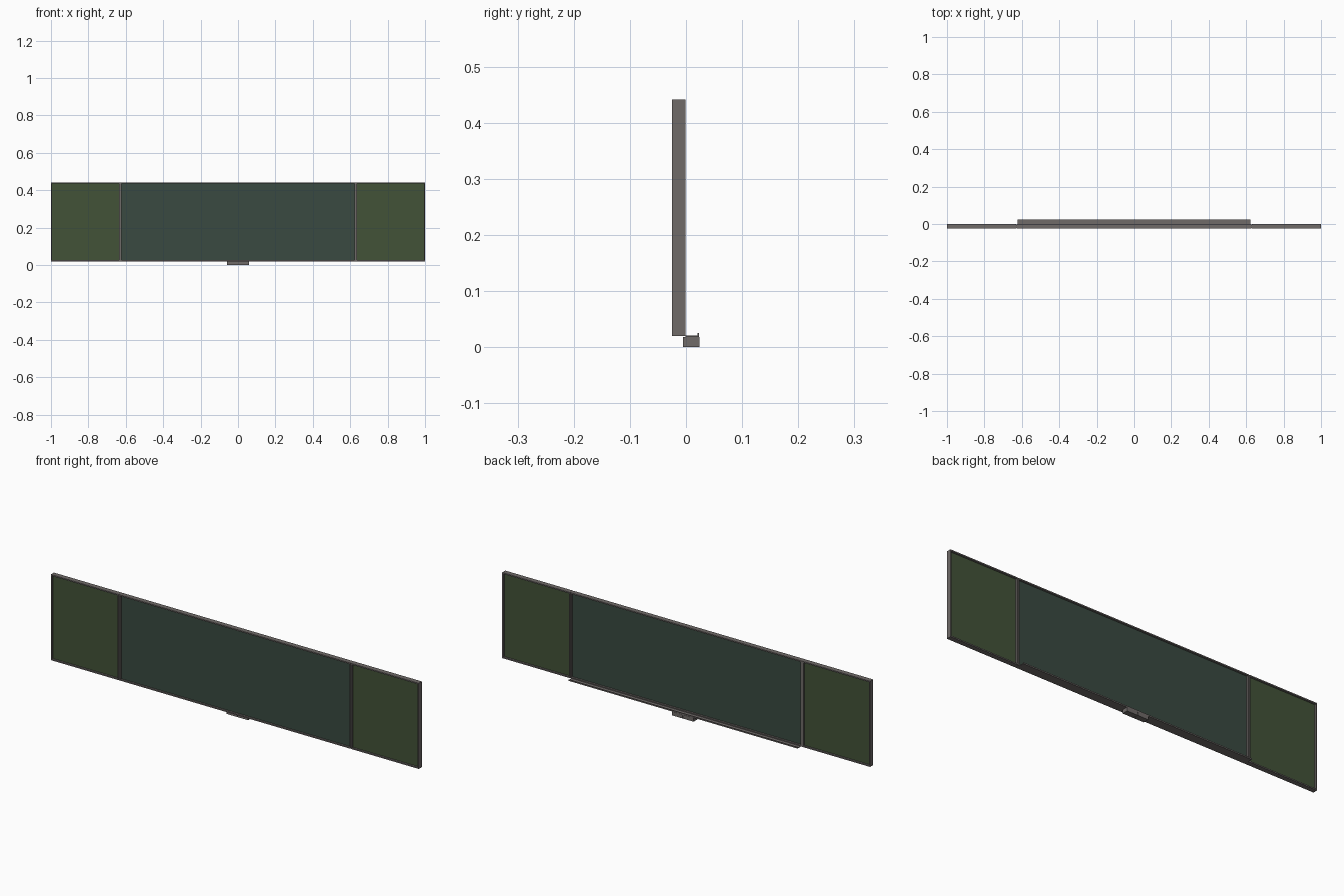
import bpy, bmesh

if "Cube" in bpy.data.objects:
    bpy.data.objects.remove(bpy.data.objects["Cube"])


def material(name, rgb):
    m = bpy.data.materials.new(name)
    m.diffuse_color = (*rgb, 1)
    m.use_nodes = True
    m.node_tree.nodes["Principled BSDF"].inputs["Base Color"].default_value = m.diffuse_color
    return m


GREY = material("frame grey", (0.16, 0.145, 0.14))
WING = material("wing green", (0.054, 0.085, 0.039))
BOARD = material("board green", (0.041, 0.068, 0.052))


def boxes(name, mat, spans):
    """One object made of boxes given as (x0, x1, y0, y1, z0, z1)."""
    bm = bmesh.new()
    for x0, x1, y0, y1, z0, z1 in spans:
        for v in bmesh.ops.create_cube(bm, size=1)["verts"]:
            v.co.x = x0 if v.co.x < 0 else x1
            v.co.y = y0 if v.co.y < 0 else y1
            v.co.z = z0 if v.co.z < 0 else z1
    me = bpy.data.meshes.new(name)
    bm.to_mesh(me)
    bm.free()
    me.materials.append(mat)
    ob = bpy.data.objects.new(name, me)
    bpy.context.collection.objects.link(ob)
    return ob


Y0, Y1, Z0, Z1 = -0.025, -0.001, 0.02, 0.441
T = 0.006  # frame wall thickness


def framed_panel(name, x0, x1, mat):
    # thin-walled frame with a sheet recessed on both sides
    boxes(name + "_frame", GREY, [
        (x0, x0 + T, Y0, Y1, Z0, Z1), (x1 - T, x1, Y0, Y1, Z0, Z1),
        (x0 + T, x1 - T, Y0, Y1, Z0, Z0 + T),
        (x0 + T, x1 - T, Y0, Y1, Z1 - T, Z1)])
    boxes(name + "_panel", mat, [
        (x0 + T, x1 - T, -0.016, -0.010, Z0 + T, Z1 - T)])


# three boards side by side
framed_panel("left_wing", -1.0, -0.631, WING)
framed_panel("centre_board", -0.629, 0.629, BOARD)
framed_panel("right_wing", 0.631, 1.0, WING)

# hinge strips between the boards
for side, x in (("left", -0.63), ("right", 0.63)):
    boxes(side + "_hinge", GREY, [(x - 0.001, x + 0.001, -0.021, -0.005, Z0, Z1)])

# chalk ledge along the back: floor and raised lip
boxes("chalk_ledge", GREY, [(-0.623, 0.623, -0.001, 0.023, 0.0185, 0.021),
                            (-0.623, 0.623, 0.0205, 0.023, 0.021, 0.025)])

# eraser holder under the ledge, two halves on a thin top plate
boxes("eraser_holder", GREY, [(-0.058, 0.058, -0.005, 0.024, 0.015, 0.0185),
                              (-0.058, -0.001, -0.005, 0.024, 0, 0.015),
                              (0.001, 0.058, -0.005, 0.024, 0, 0.015)])
